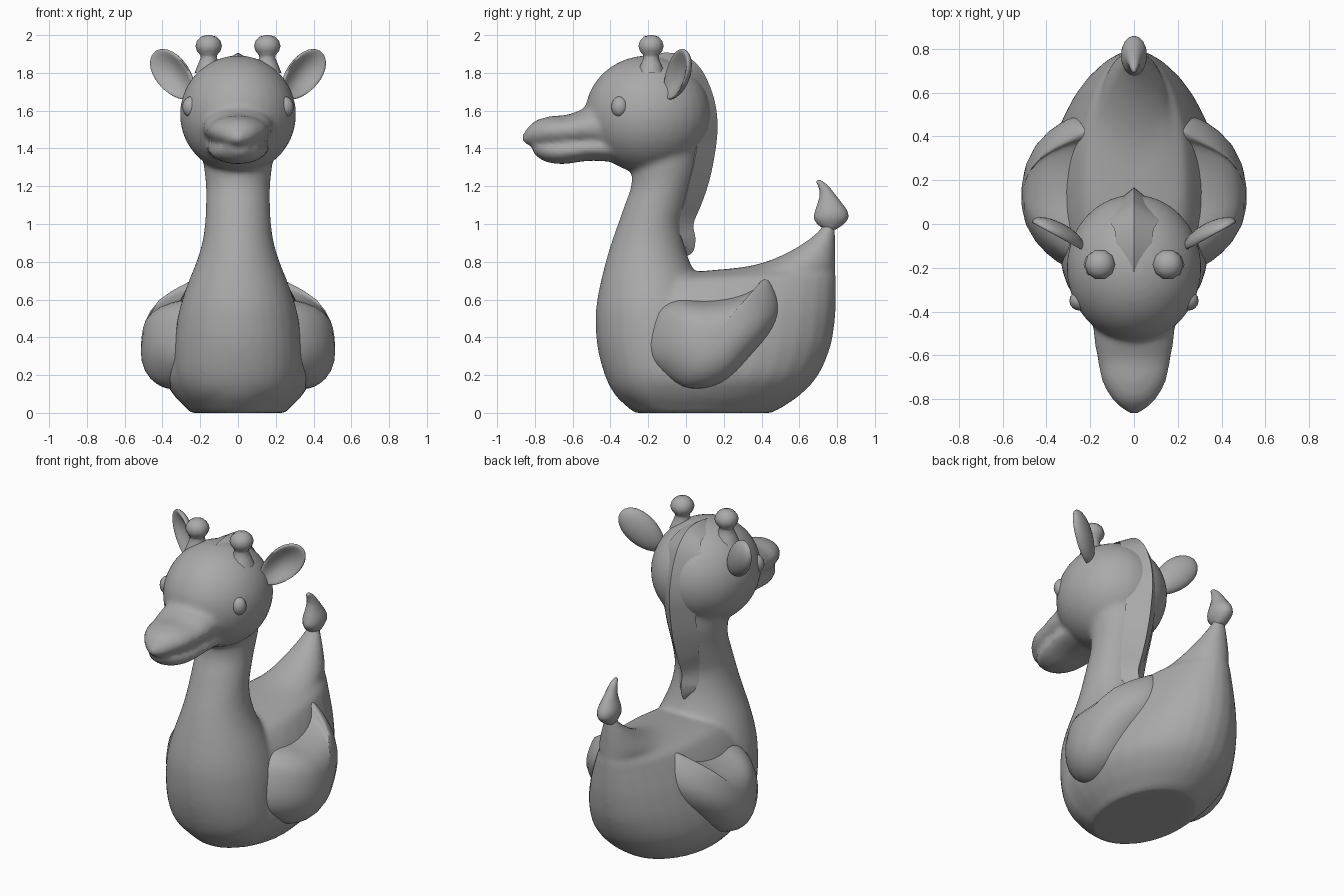
import bpy, bmesh, math
from mathutils import Vector

if "Cube" in bpy.data.objects:
    bpy.data.objects.remove(bpy.data.objects["Cube"], do_unlink=True)

grey = bpy.data.materials.new("plain grey")
grey.use_nodes = True
GREY = (0.4, 0.4, 0.4, 1)
grey.diffuse_color = GREY
grey.node_tree.nodes["Principled BSDF"].inputs["Base Color"].default_value = GREY


def smooth_rows(rows, steps=4, closed=False):
    """Catmull-Rom interpolation of rows of numbers."""
    n, out = len(rows), []
    pick = (lambda i: rows[i % n]) if closed else (lambda i: rows[min(max(i, 0), n - 1)])
    for i in range(n if closed else n - 1):
        for k in range(steps):
            t = k / steps
            out.append([b + t / 2 * (c - a + t * (2 * a - 5 * b + 4 * c - d + t * (3 * (b - c) + d - a)))
                        for a, b, c, d in zip(pick(i - 1), pick(i), pick(i + 1), pick(i + 2))])
    if not closed:
        out.append(list(rows[-1]))
    return out


def loft(bm, rings):
    """Skin equal rings of points and close both ends."""
    rings = [[bm.verts.new(p) for p in ring] for ring in rings]
    for a, b in zip(rings, rings[1:]):
        for i in range(len(a)):
            j = (i + 1) % len(a)
            bm.faces.new((a[i], a[j], b[j], b[i]))
    bm.faces.new(rings[0])
    bm.faces.new(rings[-1])


def circle(n):
    return [(math.cos(2 * math.pi * i / n), math.sin(2 * math.pi * i / n)) for i in range(n)]


def upright(bm, rows, n=32):
    """Rows of height, front y, back y, half width."""
    loft(bm, [[(w * c, (f + b) / 2 + (b - f) / 2 * s, z) for c, s in circle(n)]
              for z, f, b, w in smooth_rows(rows)])


def forward(bm, rows, n=32):
    """Rows of y, centre height, half width, half height."""
    loft(bm, [[(w * c, y, z + h * s) for c, s in circle(n)] for y, z, w, h in smooth_rows(rows)])


def ball(bm, centre, radii, u=32, v=20):
    for p in bmesh.ops.create_uvsphere(bm, u_segments=u, v_segments=v, radius=1)["verts"]:
        p.co = Vector(centre) + Vector(a * r for a, r in zip(p.co, radii))


def finish(bm, name, angle=60):
    bmesh.ops.recalc_face_normals(bm, faces=bm.faces)
    mesh = bpy.data.meshes.new(name)
    bm.to_mesh(mesh)
    bm.free()
    mesh.materials.append(grey)
    ob = bpy.data.objects.new(name, mesh)
    bpy.context.collection.objects.link(ob)
    bpy.ops.object.select_all(action="DESELECT")
    ob.select_set(True)
    bpy.context.view_layer.objects.active = ob
    bpy.ops.object.shade_smooth_by_angle(angle=math.radians(angle))
    return ob


# Body with pinched tail, neck, head and snout, fused into one skin
bm = bmesh.new()
upright(bm, [(0, -.27, .45, .25), (.03, -.31, .51, .28), (.1, -.38, .61, .345), (.2, -.43, .70, .395),
             (.35, -.47, .765, .385), (.5, -.48, .79, .345), (.6, -.465, .795, .305),
             (.68, -.38, .795, .26), (.72, -.22, .795, .225), (.75, .08, .79, .17), (.78, .35, .79, .145),
             (.85, .54, .79, .105), (.95, .69, .79, .055), (1.02, .735, .79, .03)])
upright(bm, [(.01, -.26, .1, .22), (.1, -.375, .15, .29), (.2, -.43, .17, .33), (.35, -.468, .18, .335),
             (.5, -.478, .16, .32), (.6, -.47, .12, .295), (.7, -.45, .07, .26),
             (.8, -.425, .02, .22), (.9, -.395, -.01, .19), (1, -.36, -.02, .175),
             (1.1, -.325, .005, .17), (1.2, -.29, .035, .17), (1.3, -.29, .065, .18), (1.45, -.3, .08, .2)])
ball(bm, (0, -.2, 1.58), (.308, .335, .312))
forward(bm, [(-.3, 1.5, .2, .12), (-.5, 1.51, .185, .11), (-.62, 1.495, .167, .085), (-.72, 1.49, .145, .08),
             (-.8, 1.48, .1, .065), (-.85, 1.46, .045, .036), (-.868, 1.455, .015, .012)])
forward(bm, [(-.3, 1.4, .17, .08), (-.5, 1.4, .165, .065), (-.65, 1.387, .145, .07),
             (-.75, 1.392, .105, .06), (-.81, 1.41, .05, .035)])
body = finish(bm, "body_and_head")
fuse = body.modifiers.new("fuse", "REMESH")
fuse.mode = "VOXEL"
fuse.voxel_size = .016
fuse.use_smooth_shade = True
soften = body.modifiers.new("soften", "SMOOTH")
soften.factor = .5
soften.iterations = 8

# Mane: a ridge with a pointed section; rows of y, z, half width, depth
bm = bmesh.new()
path = smooth_rows([(-.02, .82, .01, .02), (.035, .85, .04, .05), (.05, .92, .06, .07), (.04, 1, .075, .08),
                    (.08, 1.1, .09, .09), (.115, 1.2, .1, .1), (.14, 1.3, .105, .1), (.16, 1.42, .11, .1),
                    (.167, 1.52, .13, .105), (.158, 1.62, .14, .105), (.13, 1.72, .14, .1), (.08, 1.82, .12, .075),
                    (0, 1.89, .09, .055), (-.1, 1.907, .08, .045), (-.2, 1.895, .05, .03), (-.29, 1.865, .02, .02)])
rings = []
for i, (y, z, w, d) in enumerate(path):
    a, b = path[max(i - 1, 0)], path[min(i + 1, len(path) - 1)]
    inward = Vector((0, a[1] - b[1], b[0] - a[0])).normalized()
    top, side = Vector((0, y, z)), Vector((w, 0, 0))
    rings.append([top, top + inward * d + side, top + inward * d * 1.7, top + inward * d - side])
loft(bm, rings)
finish(bm, "mane", 40)

# Tail tuft: flame shape curling forward
bm = bmesh.new()
upright(bm, [(.97, .74, .79, .03), (.995, .70, .83, .045), (1.03, .678, .858, .058), (1.07, .684, .853, .058),
             (1.12, .70, .818, .043), (1.16, .708, .787, .032), (1.2, .70, .755, .022), (1.222, .69, .728, .014),
             (1.233, .697, .712, .005)], 16)
finish(bm, "tail_tuft")

# Closed wing outline as (y, z) and the middle it swells from
outline = smooth_rows([(-.205, .4), (-.165, .54), (-.05, .6), (.1, .597), (.25, .615), (.36, .655), (.4, .7),
                       (.44, .7), (.485, .61), (.495, .52), (.45, .42), (.35, .3), (.23, .18), (.1, .13),
                       (-.02, .14), (-.13, .22), (-.19, .3)], 3, True)
MID = Vector((.14, .4))


def wing_bulge(y, z):
    fall = 1.2 if y < .12 else .6
    return .515 - fall * (y - .12) ** 2 - .7 * (z - .32) ** 2 - 4 * max(0, z - .58) ** 2


for side, word in ((1, "left"), (-1, "right")):
    # Wing: domed shell sunk into the flank
    bm = bmesh.new()
    rings = []
    for s in (1, .985, .95, .9, .8, .65, .45, .25, .05):
        swell = (1 - s ** 4) ** .5
        ring = []
        for p in outline:
            y, z = MID + (Vector(p) - MID) * s
            rim = .22 + .33 * max(0, .5 - p[1])
            ring.append((side * (rim + (wing_bulge(y, z) - rim) * swell), y, z))
        rings.append(ring)
    loft(bm, rings)
    finish(bm, word + "_wing", 80)

    # Ear: tapered leaf, hollow on the front
    bm = bmesh.new()
    along = Vector((.2, .11, .23)).normalized()
    facing = Vector((.47, -.85, 0))
    facing = (facing - along * facing.dot(along)).normalized()
    across = along.cross(facing)
    for p in bmesh.ops.create_uvsphere(bm, u_segments=24, v_segments=16, radius=1)["verts"]:
        x, y, t = p.co
        thick = .055 * y - .085 * max(0, y) ** 2
        q = Vector((.345, -.05, 1.79)) + along * .163 * t + across * x * .095 * (1 + .1 * t) + facing * thick
        p.co = (q.x * side, q.y, q.z)
    finish(bm, word + "_ear", 80)

    # Eye
    bm = bmesh.new()
    ball(bm, (side * .247, -.35, 1.62), (.048, .046, .056), 16, 10)
    finish(bm, word + "_eye")

    # Horn: short stalk with a knob, turned from a profile of radius and height
    bm = bmesh.new()
    profile = [(.075, 1.8), (.055, 1.85), (.042, 1.88), (.045, 1.895), (.062, 1.915), (.07, 1.942),
               (.062, 1.97), (.04, 1.992), (.012, 2)]
    loft(bm, [[(side * .155 + r * c, -.185 + r * s, z) for c, s in circle(10)] for r, z in profile])
    finish(bm, word + "_horn")
